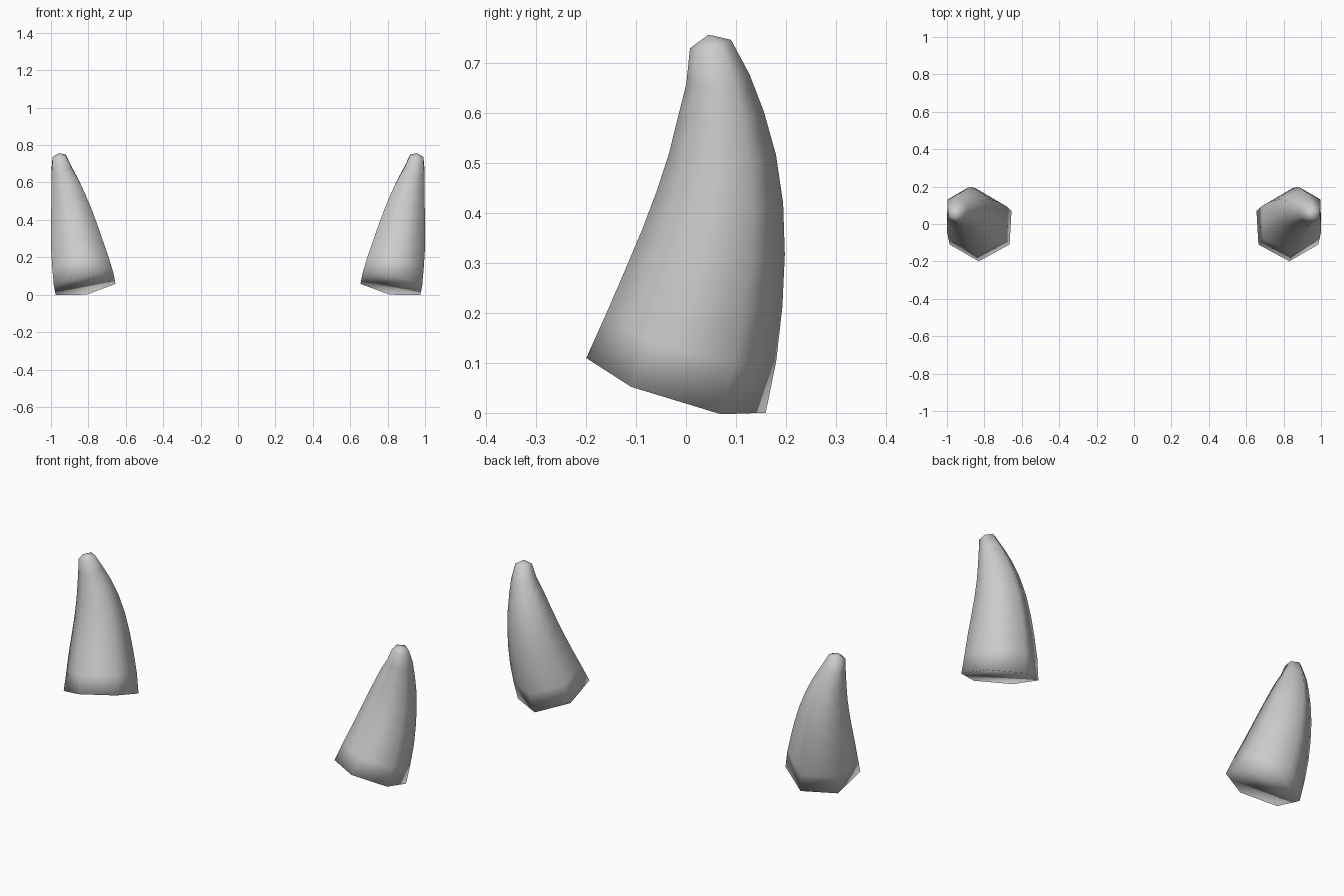
import bpy
import bmesh
from math import cos, sin, pi
from mathutils import Vector

cube = bpy.data.objects.get("Cube")
if cube:
    bpy.data.objects.remove(cube, do_unlink=True)

SIDES = 6

# Horn centre line, base to tip: x, y, z, radius
SPINE = [
    (.82, -.02, .055, .188),
    (.838, .01, .15, .177),
    (.858, .035, .248, .162),
    (.874, .055, .342, .145),
    (.89, .068, .432, .127),
    (.907, .073, .518, .107),
    (.925, .07, .598, .086),
    (.943, .064, .668, .064),
    (.955, .049, .738, .042),
]
APEX = Vector((.957, .045, .757))


def make_material(name, color):
    mat = bpy.data.materials.new(name)
    mat.use_nodes = True
    mat.diffuse_color = color
    mat.node_tree.nodes["Principled BSDF"].inputs["Base Color"].default_value = color
    return mat


def make_horn(name, side, material):
    """Sweep a shrinking hexagon along the spine; side is +1 or -1 in x."""
    bm = bmesh.new()
    centres = [Vector(p[:3]) for p in SPINE]

    def add_vert(co):
        return bm.verts.new((co.x * side, co.y, co.z))

    # Hexagonal rings, each square to the centre line
    rings = []
    last = len(centres) - 1
    for i, centre in enumerate(centres):
        tangent = (centres[min(i + 1, last)] - centres[max(i - 1, 0)]).normalized()
        back = Vector((0, 1, 0))
        back = (back - tangent * back.dot(tangent)).normalized()
        across = tangent.cross(back)
        radius = SPINE[i][3]
        angles = [2 * pi * k / SIDES for k in range(SIDES)]
        rings.append([add_vert(centre + radius * (back * cos(a) + across * sin(a)))
                      for a in angles])

    # Walls, flat base and pointed cap
    for low, high in zip(rings, rings[1:]):
        for k in range(SIDES):
            n = (k + 1) % SIDES
            bm.faces.new((low[k], low[n], high[n], high[k]))
    bm.faces.new(rings[0])
    apex = add_vert(APEX)
    for k in range(SIDES):
        bm.faces.new((rings[-1][k], rings[-1][(k + 1) % SIDES], apex))

    bmesh.ops.recalc_face_normals(bm, faces=bm.faces)
    for face in bm.faces:
        face.smooth = True
    mesh = bpy.data.meshes.new(name)
    bm.to_mesh(mesh)
    bm.free()
    mesh.materials.append(material)
    obj = bpy.data.objects.new(name, mesh)
    bpy.context.collection.objects.link(obj)
    return obj


horn_grey = make_material("horn_grey", (.6, .6, .6, 1))
make_horn("left_horn", 1, horn_grey)
make_horn("right_horn", -1, horn_grey)
